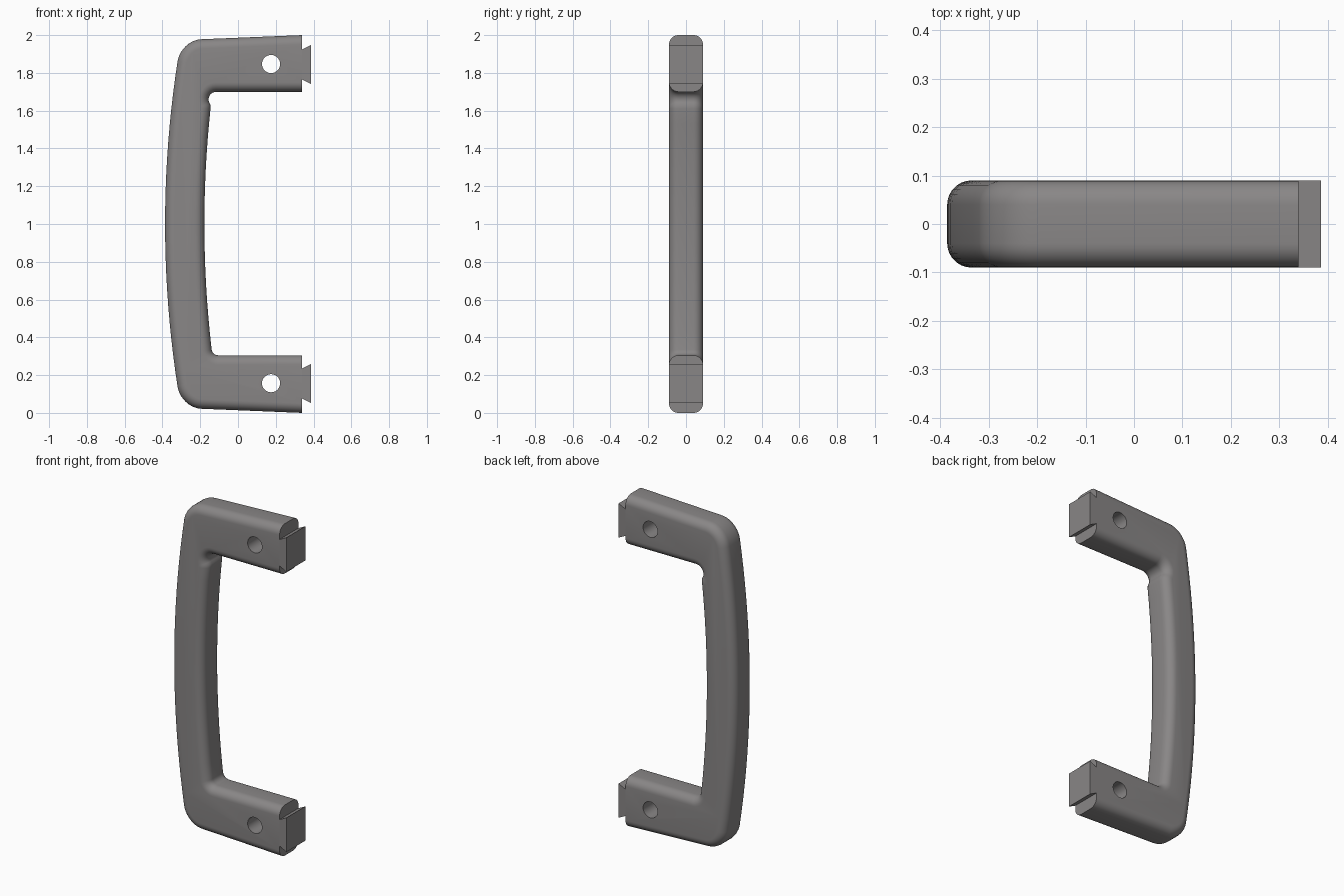
import bpy, bmesh, math
from mathutils import Vector as V

if "Cube" in bpy.data.objects:
    bpy.data.objects.remove(bpy.data.objects["Cube"])

HALF, R = 0.09, 0.05          # half thickness, edge rounding
END = 0.34                    # x of the flat ends of both arms

grey = bpy.data.materials.new("grey metal")
grey.diffuse_color = (0.25, 0.24, 0.24, 1)
grey.use_nodes = True
grey.node_tree.nodes["Principled BSDF"].inputs["Base Color"].default_value = grey.diffuse_color


def curve(a, b, c, n=10, k=0.56):
    """Rounded corner from a to c around corner point b."""
    p, q = a.lerp(b, k), c.lerp(b, k)
    return [a * (1 - t) ** 3 + p * 3 * t * (1 - t) ** 2 + q * 3 * t * t * (1 - t) + c * t ** 3
            for t in (i / n for i in range(n + 1))]


def inset(pts, d):
    """Inset the outline by d, keeping the two flat ends in place."""
    out, n = [], len(pts)
    for i, p in enumerate(pts):
        eq = []
        for a, b in ((pts[i - 1], p), (p, pts[(i + 1) % n])):
            e = (b - a).normalized()
            flat = abs(a.x - END) < 1e-5 and abs(b.x - END) < 1e-5
            eq.append((V((e.y, -e.x)), 0 if flat else d))
        (m, dm), (k, dk) = eq
        det = m.x * k.y - m.y * k.x
        if abs(det) < 1e-4:
            out.append(p + m * dm)
        else:
            out.append(p + V((dm * k.y - dk * m.y, dk * m.x - dm * k.x)) / det)
    return out


def add_object(name, bm):
    bmesh.ops.recalc_face_normals(bm, faces=bm.faces)
    me = bpy.data.meshes.new(name)
    bm.to_mesh(me)
    bm.free()
    me.materials.append(grey)
    ob = bpy.data.objects.new(name, me)
    bpy.context.collection.objects.link(ob)
    return ob


def loft(name, rings):
    """Skin (outline, y) rings and cap both sides."""
    bm = bmesh.new()
    vs = [[bm.verts.new((p.x, y, p.y)) for p in pts] for pts, y in rings]
    n = len(vs[0])
    for a, b in zip(vs, vs[1:]):
        for i in range(n):
            j = (i + 1) % n
            bm.faces.new((a[i], a[j], b[j], b[i]))
    bm.faces.new(vs[0])
    bm.faces.new(vs[-1])
    return add_object(name, bm)


# Handle outline: bowed grip outside
def outer(z):
    return V((-0.386 + 0.089 * (z - 1) ** 2, z))


def inner(z):
    return V((-0.178 + 0.087 * (z - 1) ** 2, z))


low = [V((END, 0))] + curve(V((-0.195, 0.022)), V((-0.302, 0.027)), outer(0.14))
low += [outer(0.14 + 0.86 * i / 10) for i in range(1, 10)]
outline = low + [outer(1)] + [V((p.x, 2 - p.y)) for p in reversed(low)]

# Inside: upper arm, relief notch, bowed grip, lower fillet, lower arm
outline.append(V((END, 1.70)))
for i in range(9):
    a = math.radians(90 + 130 * i / 8)
    outline.append(V((-0.115 + 0.041 * math.cos(a), 1.659 + 0.041 * math.sin(a))))
outline += [inner(1.61 - 1.26 * i / 16) for i in range(16)]
outline += curve(inner(0.335), V((-0.137, 0.305)), V((-0.105, 0.305)), 6)
outline.append(V((END, 0.305)))

# Rounded cross-section
steps = [math.pi / 2 * i / 7 for i in range(8)]
half = [(R * (1 - math.sin(a)), HALF - R + R * math.cos(a)) for a in steps]
section = half + [(d, -y) for d, y in reversed(half)]
handle = loft("handle", [(inset(outline, d), y) for d, y in section])

# Screw holes and dovetail end tabs
for label, zc, zt in (("lower", 0.157, 0.156), ("upper", 1.847, 1.844)):
    bm = bmesh.new()
    bmesh.ops.create_cone(bm, cap_ends=True, segments=40, radius1=0.048, radius2=0.048, depth=0.4)
    cutter = add_object(label + "_hole_cutter", bm)
    cutter.rotation_euler.x = math.pi / 2
    cutter.location = (0.175, 0, zc)
    cutter.hide_render = True
    mod = handle.modifiers.new(label + "_hole", 'BOOLEAN')
    mod.object, mod.operation, mod.solver = cutter, 'DIFFERENCE', 'EXACT'
    bpy.context.view_layer.objects.active = handle
    bpy.ops.object.modifier_apply(modifier=mod.name)
    bpy.data.objects.remove(cutter)
    tab = [V((END, zt - 0.08)), V((0.386, zt - 0.103)), V((0.386, zt + 0.103)), V((END, zt + 0.08))]
    loft(label + "_dovetail_tab", [(tab, -HALF), (tab, HALF)])

bpy.ops.object.select_all(action='DESELECT')
handle.select_set(True)
bpy.context.view_layer.objects.active = handle
bpy.ops.object.shade_smooth_by_angle(angle=math.radians(35))
